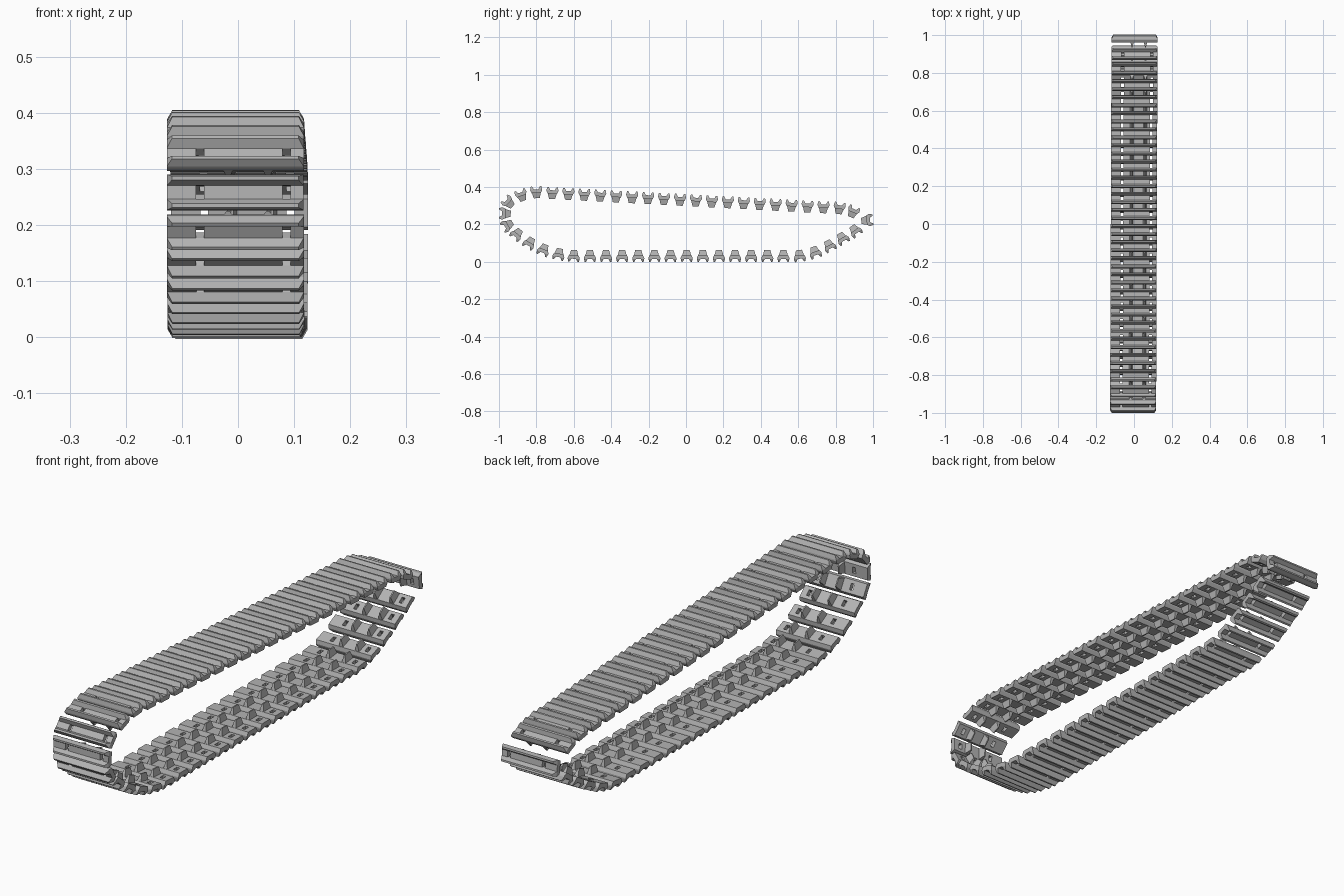
import bpy, bmesh
from mathutils import Matrix, Vector

cube = bpy.data.objects.get("Cube")
if cube:
    bpy.data.objects.remove(cube, do_unlink=True)

steel = bpy.data.materials.new("track_steel")
steel.use_nodes = True
colour = (0.45, 0.45, 0.45, 1)
steel.diffuse_color = colour
steel.node_tree.nodes["Principled BSDF"].inputs["Base Color"].default_value = colour

HALF_WIDTH, CHAMFER = 0.122, 0.009
HOLES = [(-0.07, -0.056), (0.084, 0.098)]
HORNS = [-0.013, 0.058]

# Half cross-section of a link: (along the track, outward)
half = [(0.012, -0.016), (0.021, 0), (0.028, 0), (0.032, -0.016),
        (0.032, -0.021), (0.025, -0.035), (0.012, -0.035)]
profile = half + [(-u, n) for u, n in reversed(half)]
COUNT = len(profile)
LOW, HIGH = len(half) - 1, COUNT - 1     # edges of floor and valley strips


def build_link():
    bm = bmesh.new()
    # Plate with two tread bars, extruded across the track
    stations = [-HALF_WIDTH] + [x for hole in HOLES for x in hole] + [HALF_WIDTH]
    rings = []
    for x in stations:
        ring = []
        for u, n in profile:
            end = abs(x) == HALF_WIDTH and n == 0
            ring.append(bm.verts.new((x - (CHAMFER if x > 0 else -CHAMFER) if end else x, u, n)))
        rings.append(ring)
    for s, (a, b) in enumerate(zip(rings, rings[1:])):
        is_hole = s % 2 == 1
        for i in range(COUNT):
            if is_hole and i in (LOW, HIGH):
                continue
            j = (i + 1) % COUNT
            bm.faces.new((a[i], a[j], b[j], b[i]))
        # Inner walls of the sprocket holes
        if is_hole:
            for i, j in ((0, LOW), (HIGH, LOW + 1)):
                bm.faces.new((a[i], a[j], b[j], b[i]))
            for r in (a, b):
                bm.faces.new((r[0], r[LOW], r[LOW + 1], r[HIGH]))
    # End caps: body and chamfered bar ends
    for r in (rings[0], rings[-1]):
        bm.faces.new([r[0]] + r[3:COUNT - 3] + [r[HIGH]])
        bm.faces.new(r[:4])
        bm.faces.new(r[COUNT - 4:])
    # Guide horns: tapered wedges on the inner face
    for x in HORNS:
        horn = bmesh.ops.create_cube(bm, size=1)["verts"]
        for v in horn:
            base = v.co.z > 0
            v.co = (x + v.co.x * (0.018 if base else 0.005),
                    v.co.y * (0.048 if base else 0.032),
                    -0.034 if base else -0.063)
    bmesh.ops.recalc_face_normals(bm, faces=bm.faces)
    mesh = bpy.data.meshes.new("track_link")
    bm.to_mesh(mesh)
    bm.free()
    mesh.materials.append(steel)
    return mesh


def straight_run(start, end, count):
    a, b = Vector(start), Vector(end)
    return [a.lerp(b, i / (count - 1)) for i in range(count)]


# Link centres in the (y, z) plane: top run, rear bend, ground run, front bend
centres = straight_run((-0.80, 0.372), (0.82, 0.287), 20)
centres += [Vector(p) for p in [
    (0.893, 0.268), (0.969, 0.222), (0.905, 0.166),
    (0.837, 0.125), (0.767, 0.085), (0.69, 0.05)]]
centres += straight_run((0.607, 0.031), (-0.60, 0.031), 15)
centres += [Vector(p) for p in [
    (-0.68, 0.04), (-0.762, 0.063), (-0.837, 0.10), (-0.905, 0.147),
    (-0.955, 0.195), (-0.969, 0.258), (-0.95, 0.318), (-0.88, 0.356)]]

# Place a link at every centre, tread bars outward
link_mesh = build_link()
for k, p in enumerate(centres):
    t = (centres[(k + 1) % len(centres)] - centres[k - 1]).normalized()
    along, out = Vector((0, t.x, t.y)), Vector((0, -t.y, t.x))
    pos = Vector((-0.001 + 0.004 * p.x, p.x, p.y)) + out * 0.031
    rot = Matrix((Vector((1, 0, 0)), along, out)).transposed().to_4x4()
    link = bpy.data.objects.new(f"track_link_{k + 1}", link_mesh)
    link.matrix_world = Matrix.Translation(pos) @ rot
    bpy.context.collection.objects.link(link)
